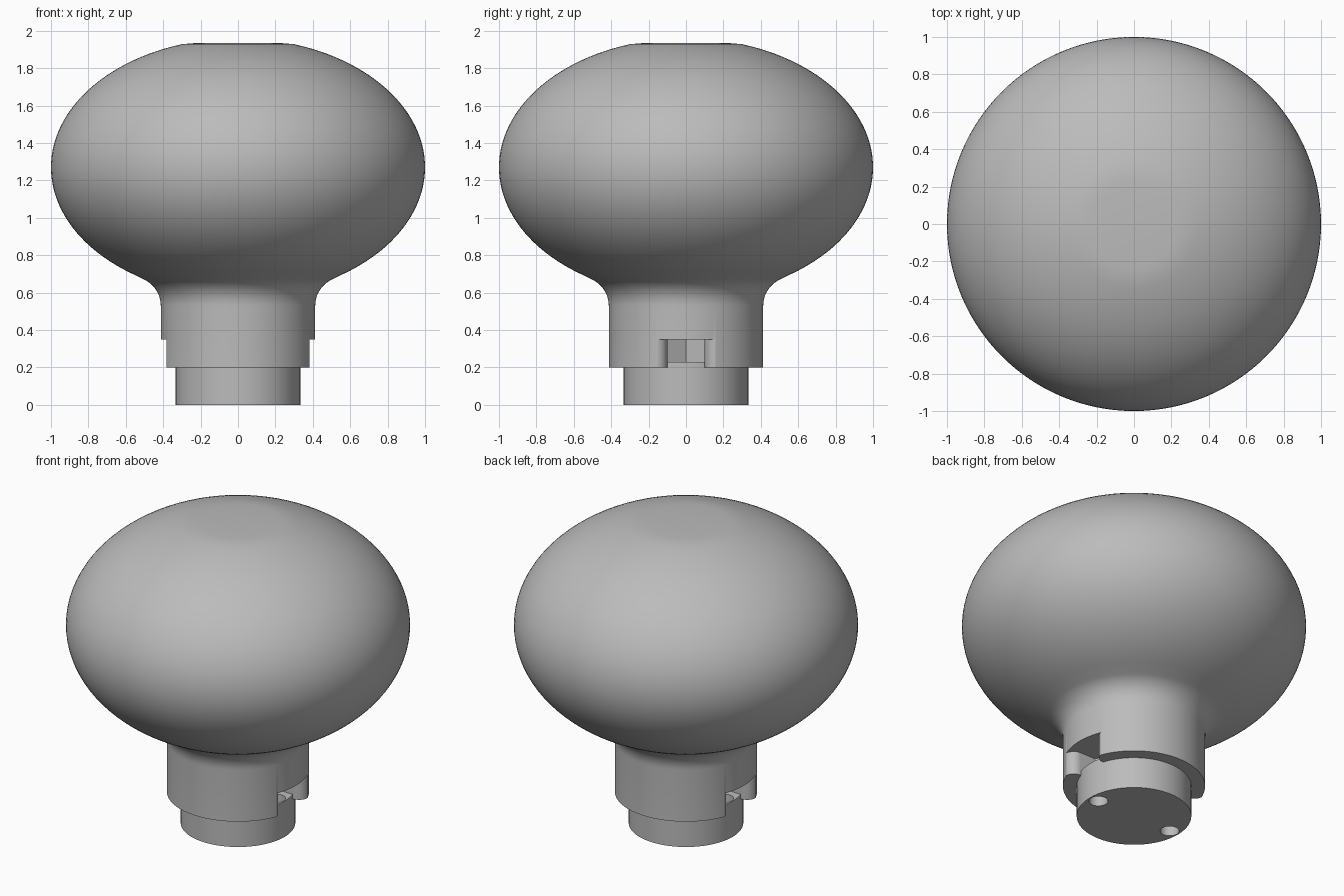
import bpy
from math import sin, cos, pi, radians, sqrt

old = bpy.data.objects.get("Cube")
if old:
    bpy.data.objects.remove(old, do_unlink=True)

grey = bpy.data.materials.new("plain grey")
grey.use_nodes = True
colour = (0.5, 0.5, 0.5, 1)
grey.diffuse_color = colour
grey.node_tree.nodes["Principled BSDF"].inputs["Base Color"].default_value = colour


def make_object(name, verts, faces):
    mesh = bpy.data.meshes.new(name)
    mesh.from_pydata(verts, [], faces)
    mesh.materials.append(grey)
    obj = bpy.data.objects.new(name, mesh)
    bpy.context.collection.objects.link(obj)
    return obj


def lathe(name, profile, sides=128):
    """Closed solid turned around z from (radius, height) points, bottom to top."""
    verts = [(r * cos(2 * pi * i / sides), r * sin(2 * pi * i / sides), z)
             for r, z in profile for i in range(sides)]
    faces = [(k * sides + i, k * sides + (i + 1) % sides,
              (k + 1) * sides + (i + 1) % sides, (k + 1) * sides + i)
             for k in range(len(profile) - 1) for i in range(sides)]
    faces.append(tuple(reversed(range(sides))))
    last = (len(profile) - 1) * sides
    faces.append(tuple(range(last, last + sides)))
    return make_object(name, verts, faces)


def prism(name, outline, low, high):
    """Extrude a counter-clockwise outline between two heights."""
    n = len(outline)
    verts = [(x, y, z) for z in (low, high) for x, y in outline]
    faces = [(i, (i + 1) % n, n + (i + 1) % n, n + i) for i in range(n)]
    faces += [tuple(reversed(range(n))), tuple(range(n, 2 * n))]
    return make_object(name, verts, faces)


def cut(obj, cutter):
    cutter.hide_render = True
    mod = obj.modifiers.new("cut", 'BOOLEAN')
    mod.operation = 'DIFFERENCE'
    mod.solver = 'EXACT'
    mod.object = cutter
    select(obj)
    bpy.ops.object.modifier_apply(modifier=mod.name)
    bpy.data.objects.remove(cutter, do_unlink=True)


def select(obj):
    bpy.ops.object.select_all(action='DESELECT')
    obj.select_set(True)
    bpy.context.view_layer.objects.active = obj


# Knob: straight collar, concave neck, flattened ellipsoid with a flat top
middle, height = 1.27, 0.69
neck, blend = 0.413, 0.155
profile = [(neck, 0.2)]
for i in range(11):
    a = radians(180 - 6.8 * i)
    profile.append((neck + blend + blend * cos(a), 0.53 + blend * sin(a)))
for i in range(49):
    a = radians(-57.5 + i * (130 / 48))
    profile.append((cos(a), middle + height * sin(a)))
profile += [(0.26, 1.932), (0.22, 1.935)]
knob = lathe("knob", profile)

# Core: plug under the collar, its top forms the floor of the side pockets
core = lathe("core", [(0.333, 0), (0.333, 0.23)])

# Side pockets with a pointed inner end and rounded mouth, plus screw holes
half, hole_x, mouth = 0.1, 0.27, 0.06
hex_radius = half * 2 / sqrt(3)
for side in (1, -1):
    upper = [(0.322 + mouth * sin(a), half + mouth - mouth * cos(a))
             for a in [radians(9 * i) for i in range(11)]]
    upper = [(hole_x - hex_radius / 2, half)] + upper + [(0.6, half + mouth)]
    outline = [(hole_x - hex_radius, 0)]
    outline += [(x, -y) for x, y in upper] + upper[::-1]
    outline = [(side * x, side * y) for x, y in outline]
    cut(knob, prism("pocket_cutter", outline, 0.1, 0.35))

    ring = [(side * hole_x + 0.055 * cos(2 * pi * i / 32),
             0.055 * sin(2 * pi * i / 32)) for i in range(32)]
    cut(core, prism("hole_cutter", ring, -0.1, 0.4))

for obj in (knob, core):
    select(obj)
    bpy.ops.object.shade_smooth_by_angle(angle=radians(30))
